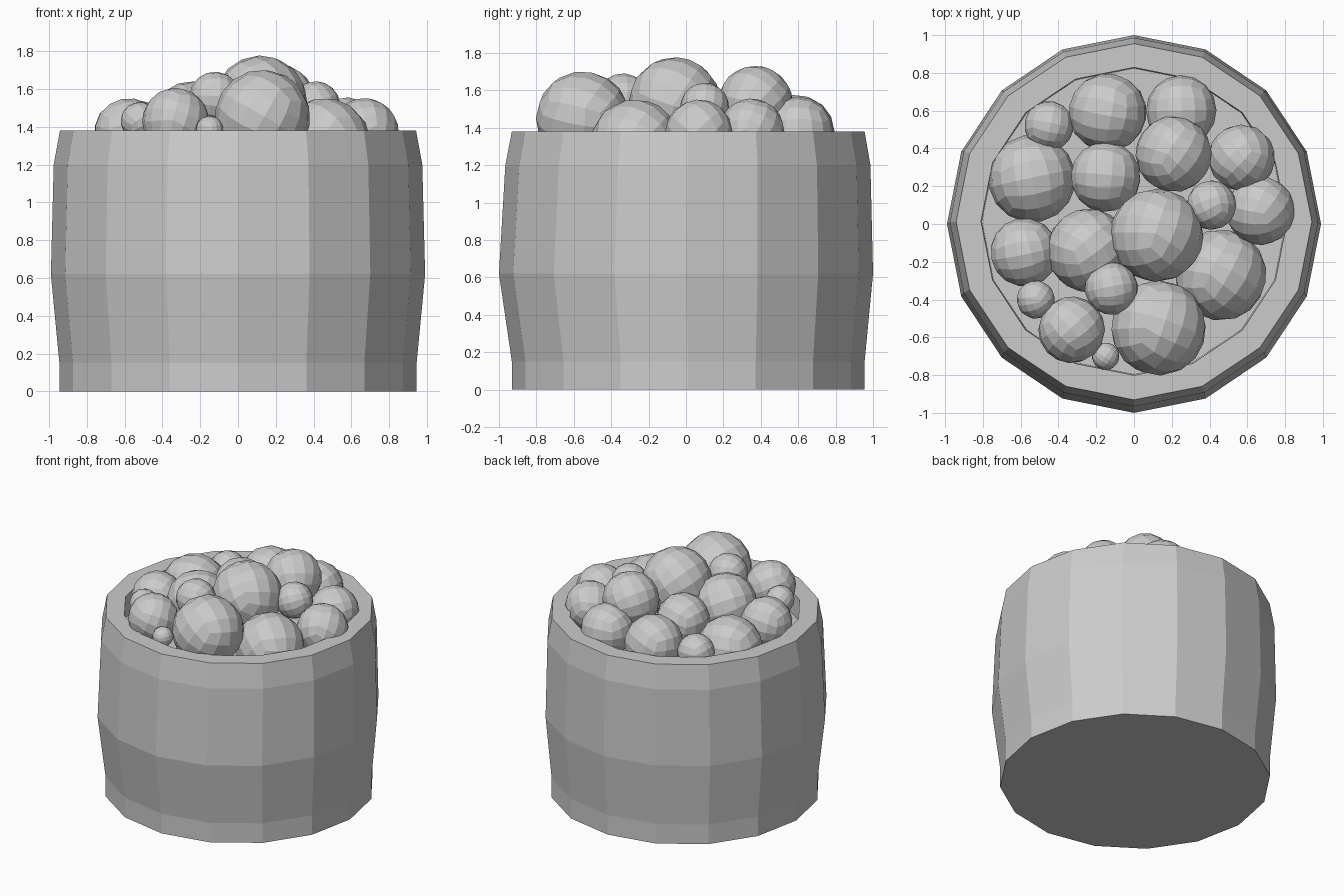
import bpy, bmesh, math, random
from mathutils import Euler, Matrix

if "Cube" in bpy.data.objects:
    bpy.data.objects.remove(bpy.data.objects["Cube"])

random.seed(4)
SIDES = 16


def make_object(name, bm):
    bmesh.ops.recalc_face_normals(bm, faces=bm.faces[:])
    mesh = bpy.data.meshes.new(name)
    bm.to_mesh(mesh)
    bm.free()
    obj = bpy.data.objects.new(name, mesh)
    bpy.context.collection.objects.link(obj)
    return obj


# Tub: rings from the base up the outside, over the rim, down to the inner floor
# (z, x radius, y radius, y centre)
rings = [
    (0.00, 0.945, 0.943, 0.012),
    (0.15, 0.945, 0.943, 0.012),
    (0.62, 0.990, 1.000, 0.000),
    (1.20, 0.975, 0.976, 0.010),
    (1.38, 0.942, 0.943, 0.012),
    (1.38, 0.810, 0.815, 0.014),
    (1.22, 0.805, 0.810, 0.014),
]
bm = bmesh.new()
loops = []
for z, rx, ry, cy in rings:
    angles = [2 * math.pi * i / SIDES for i in range(SIDES)]
    loops.append([bm.verts.new((rx * math.cos(a), cy + ry * math.sin(a), z)) for a in angles])
for low, high in zip(loops, loops[1:]):
    for i in range(SIDES):
        j = (i + 1) % SIDES
        bm.faces.new((low[i], low[j], high[j], high[i]))
bm.faces.new(loops[0])
bm.faces.new(loops[-1])
make_object("tub", bm)


# Fruit: faceted quad spheres, each turned at random
def fruit(name, x, y, z, r):
    bm = bmesh.new()
    bmesh.ops.create_cube(bm, size=2)
    bmesh.ops.subdivide_edges(bm, edges=bm.edges[:], cuts=3, use_grid_fill=True)
    for v in bm.verts:
        # even out the grid spacing before pushing onto the sphere
        v.co = [math.tan(c * math.pi / 4) for c in v.co]
        v.co = v.co.normalized() * r * 1.01
    turn = Euler([random.uniform(0, math.pi) for _ in range(3)]).to_matrix().to_4x4()
    bm.transform(Matrix.Translation((x, y, z)) @ turn)
    make_object(name, bm)


fruits = [
    (0.12, -0.06, 1.53, 0.245), (0.13, -0.55, 1.45, 0.25),
    (0.21, 0.37, 1.53, 0.20), (-0.12, -0.34, 1.55, 0.14),
    (-0.24, -0.14, 1.42, 0.22), (0.46, -0.27, 1.31, 0.24),
    (0.67, 0.07, 1.37, 0.18), (0.57, 0.35, 1.38, 0.175),
    (0.41, 0.10, 1.51, 0.13), (0.25, 0.60, 1.38, 0.185),
    (-0.14, 0.59, 1.37, 0.205), (-0.45, 0.52, 1.36, 0.13),
    (-0.15, 0.25, 1.43, 0.185), (-0.54, 0.24, 1.31, 0.23),
    (-0.58, -0.15, 1.37, 0.18), (-0.52, -0.40, 1.43, 0.10),
    (-0.33, -0.56, 1.43, 0.175), (-0.15, -0.70, 1.385, 0.072),
]
for n, data in enumerate(fruits, 1):
    fruit(f"fruit_{n}", *data)
